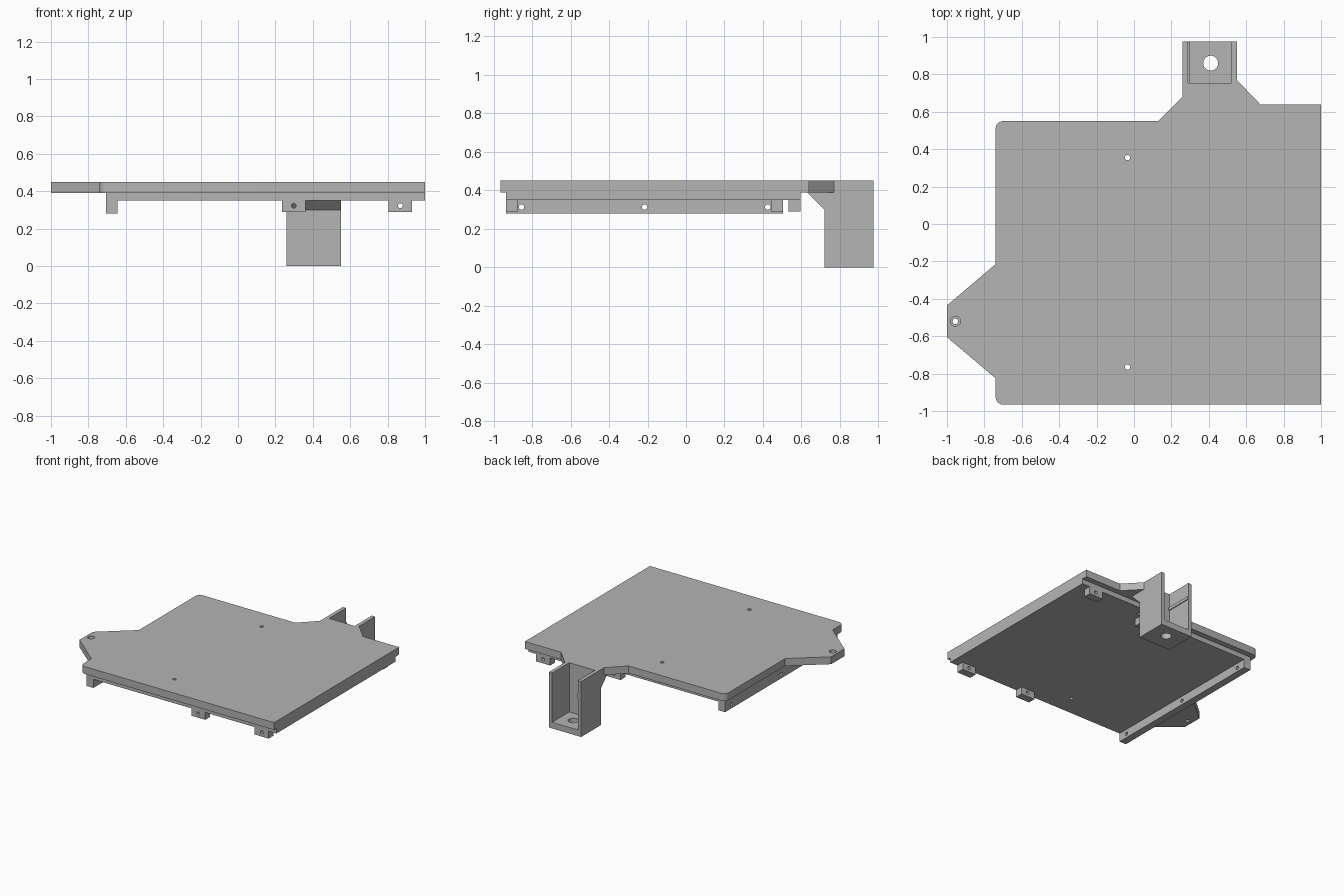
import bpy, bmesh
from mathutils import Matrix, Vector

cube = bpy.data.objects.get("Cube")
if cube:
    bpy.data.objects.remove(cube, do_unlink=True)

GREY = (0.46, 0.46, 0.46, 1)
mat = bpy.data.materials.new("plain grey")
mat.use_nodes = True
mat.diffuse_color = GREY
bsdf = next(n for n in mat.node_tree.nodes if n.type == 'BSDF_PRINCIPLED')
bsdf.inputs["Base Color"].default_value = GREY


def finish(name, bm):
    """Turn a bmesh into a named grey object."""
    bmesh.ops.recalc_face_normals(bm, faces=bm.faces[:])
    mesh = bpy.data.meshes.new(name)
    bm.to_mesh(mesh)
    bm.free()
    mesh.materials.append(mat)
    obj = bpy.data.objects.new(name, mesh)
    bpy.context.collection.objects.link(obj)
    return obj


def prism(name, points, depth, round_at=(), radius=0.04):
    """Extrude 3D outline points by a vector, rounding chosen corners."""
    bm = bmesh.new()
    face = bm.faces.new([bm.verts.new(p) for p in points])
    ext = bmesh.ops.extrude_face_region(bm, geom=[face], use_keep_orig=True)
    moved = [v for v in ext["geom"] if isinstance(v, bmesh.types.BMVert)]
    bmesh.ops.translate(bm, verts=moved, vec=depth)
    corners = [Vector(points[i]) for i in round_at]
    edges = [e for e in bm.edges
             if any((v.co - c).length < 1e-4 for v in e.verts for c in corners)
             and abs(e.verts[0].co.z - e.verts[1].co.z) > 0.01]
    if edges:
        bmesh.ops.bevel(bm, geom=edges, offset=radius, segments=6,
                        profile=0.5, affect='EDGES')
    return finish(name, bm)


def box(name, x, y, z):
    points = [(x[0], y[0], z[0]), (x[1], y[0], z[0]),
              (x[1], y[1], z[0]), (x[0], y[1], z[0])]
    return prism(name, points, (0, 0, z[1] - z[0]))


def cut(obj, cutter):
    """Subtract a cutter from a part and discard the cutter."""
    cutter.hide_render = True
    mod = obj.modifiers.new("cut", 'BOOLEAN')
    mod.operation = 'DIFFERENCE'
    mod.solver = 'EXACT'
    mod.object = cutter
    bpy.context.view_layer.objects.active = obj
    bpy.ops.object.modifier_apply(modifier=mod.name)
    bpy.data.objects.remove(cutter, do_unlink=True)


def drill(obj, centre, radius, axis, length=0.3):
    bm = bmesh.new()
    turn = Vector((0, 0, 1)).rotation_difference(Vector(axis)).to_matrix().to_4x4()
    bmesh.ops.create_cone(bm, cap_ends=True, segments=24, radius1=radius,
                          radius2=radius, depth=length,
                          matrix=Matrix.Translation(centre) @ turn)
    cut(obj, finish("hole_cutter", bm))


X, Y, Z = (1, 0, 0), (0, 1, 0), (0, 0, 1)
TOP, SEAM, UNDER = 0.45, 0.39, 0.35

# Top plate with the pointed ear on the side and the bracket neck at the back
outline = [(-0.74, -0.965), (1, -0.965), (1, 0.64), (0.675, 0.64),
           (0.55, 0.77), (0.55, 0.975), (0.26, 0.975), (0.26, 0.68),
           (0.13, 0.55), (-0.74, 0.55), (-0.74, -0.215),
           (-1, -0.435), (-1, -0.605), (-0.74, -0.825)]
plate = prism("top_plate", [(x, y, SEAM) for x, y in outline],
              (0, 0, TOP - SEAM), round_at=(0, 9))

# Slab set in below the plate, stepped at the back
slab_outline = [(-0.705, -0.935), (1, -0.935), (1, 0.595),
                (0.4, 0.595), (0.4, 0.505), (-0.705, 0.505)]
slab = prism("under_slab", [(x, y, UNDER) for x, y in slab_outline],
             (0, 0, SEAM - UNDER))

# Bracket hanging below the neck, with a sloped front
profile = [(0.63, SEAM), (0.72, 0.30), (0.72, 0), (0.975, 0), (0.975, SEAM)]
bracket = prism("bracket", [(0.26, y, z) for y, z in profile], (0.29, 0, 0))

# Pocket open at the top and back
for part in (plate, bracket):
    cut(part, box("pocket_cutter", (0.29, 0.52), (0.755, 1.2), (0.05, 0.7)))
drill(bracket, (0.41, 0.86, 0), 0.04, Z)
ridge = box("pocket_ridge", (0.285, 0.297), (0.755, 0.972), (0.31, 0.335))

# Plate holes, and the counterbored hole in the ear
for y in (0.355, -0.765):
    for part in (plate, slab):
        drill(part, (-0.035, y, 0.4), 0.014, Z)
drill(plate, (-0.955, -0.52, 0.4), 0.015, Z)
drill(plate, (-0.955, -0.52, TOP), 0.027, Z, 0.05)

# Long side rail with cross holes
rail = box("side_rail", (-0.705, -0.645), (-0.935, 0.505), (0.28, UNDER))
for y in (-0.855, -0.215, 0.425):
    drill(rail, (-0.675, y, 0.313), 0.014, X)

# Small mounting lugs along the front and back
lugs = []
for name, x, y in (("front_inner_lug", 0.235, -0.935),
                   ("front_outer_lug", 0.805, -0.935),
                   ("back_inner_lug", 0.235, 0.443),
                   ("back_outer_lug", 0.805, 0.533)):
    lug = box(name, (x, x + 0.125), (y, y + 0.062), (0.29, UNDER))
    drill(lug, (x + 0.063, y + 0.03, 0.323), 0.013, Y)
    lugs.append(lug)

# Smooth the round walls, keep the edges sharp
bpy.ops.object.select_all(action='DESELECT')
for part in [plate, slab, bracket, ridge, rail] + lugs:
    part.select_set(True)
bpy.context.view_layer.objects.active = plate
bpy.ops.object.shade_smooth_by_angle()
